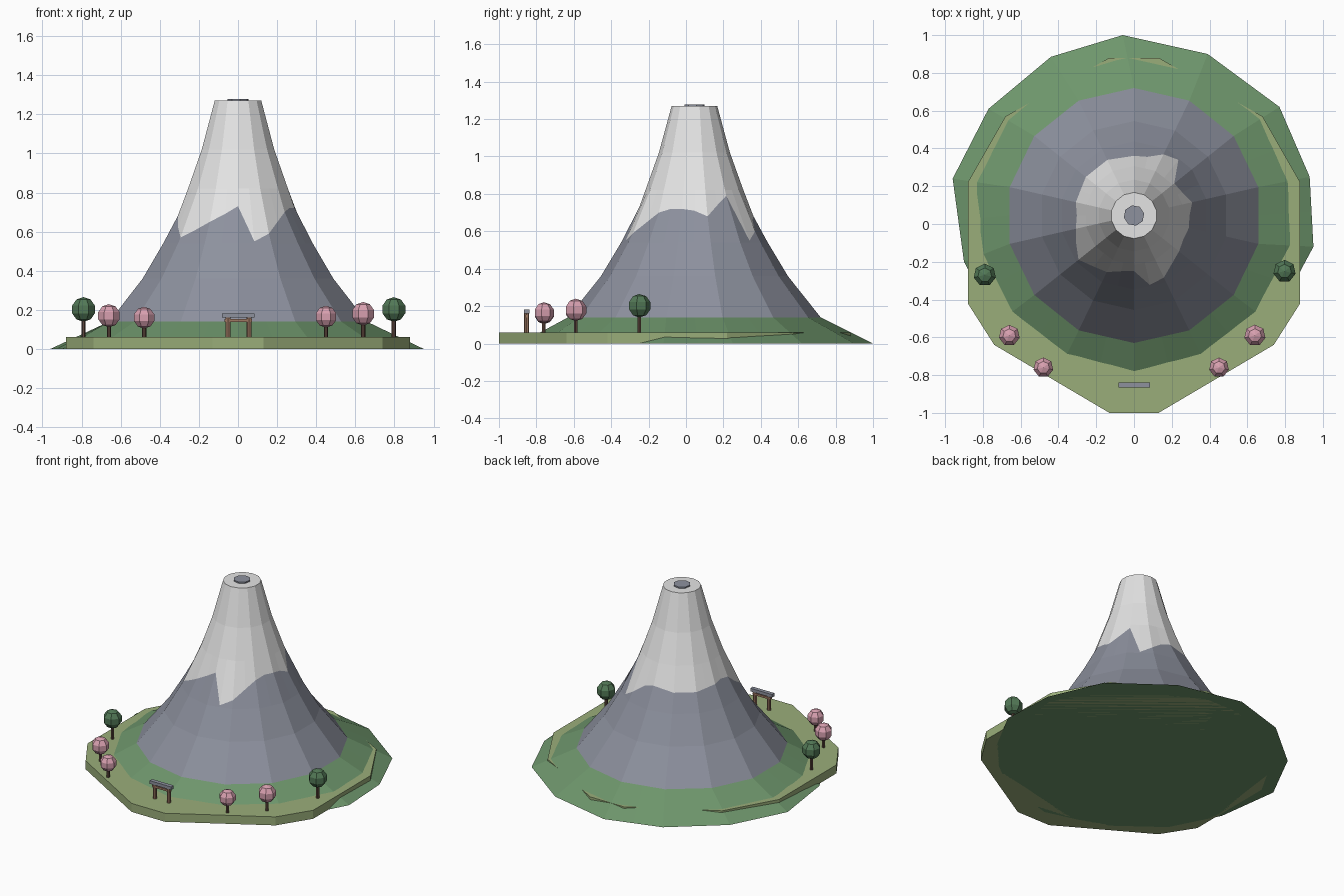
import bpy, bmesh, math
from mathutils import Matrix

if "Cube" in bpy.data.objects:
    bpy.data.objects.remove(bpy.data.objects["Cube"])


def mat(name, r, g, b):
    m = bpy.data.materials.new(name)
    lin = [((c / 255 + 0.055) / 1.055) ** 2.4 for c in (r, g, b)]
    m.diffuse_color = (*lin, 1)
    m.use_nodes = True
    m.node_tree.nodes["Principled BSDF"].inputs["Base Color"].default_value = m.diffuse_color
    return m


ROCK = mat("rock_grey", 141, 145, 158)
SNOW = mat("snow_white", 228, 228, 228)
GRASS = mat("slope_green", 110, 150, 108)
LAWN = mat("lawn_green", 154, 174, 122)
PINK = mat("blossom_pink", 216, 160, 176)
LEAF = mat("leaf_green", 82, 120, 86)
BARK = mat("bark_brown", 96, 72, 62)
WOOD = mat("gate_wood", 158, 120, 98)


def finish(name, bm, *mats):
    bmesh.ops.recalc_face_normals(bm, faces=bm.faces)
    me = bpy.data.meshes.new(name)
    bm.to_mesh(me)
    bm.free()
    for m in mats:
        me.materials.append(m)
    ob = bpy.data.objects.new(name, me)
    bpy.context.collection.objects.link(ob)
    return ob


def prism(name, pts, z0, z1, m):
    bm = bmesh.new()
    lo = [bm.verts.new((x, y, z0)) for x, y in pts]
    hi = [bm.verts.new((x, y, z1)) for x, y in pts]
    bm.faces.new(lo)
    bm.faces.new(hi)
    n = len(pts)
    for i in range(n):
        j = (i + 1) % n
        bm.faces.new((lo[i], lo[j], hi[j], hi[i]))
    return finish(name, bm, m)


def circle(x, y, r, n, a0=0.0):
    return [(x + r * math.cos(a0 + math.tau * i / n),
             y + r * math.sin(a0 + math.tau * i / n)) for i in range(n)]


def box(name, x0, x1, y0, y1, z0, z1, m):
    return prism(name, [(x0, y0), (x1, y0), (x1, y1), (x0, y1)], z0, z1, m)


# Mountain: 14-sided lathe, each side split in two for the jagged snow line
CY = 0.045
PROFILE = [(0.14, 0.675), (0.36, 0.50), (0.54, 0.392), (0.70, 0.305),
           (1.02, 0.19), (1.27, 0.122)]
SNOW_LINE = [0.68, 0.67, 0.66, 0.66, 0.66, 0.67, 0.68, 0.69, 0.68, 0.62,
             0.57, 0.61, 0.65, 0.69, 0.73, 0.55, 0.59, 0.65, 0.70, 0.72,
             0.72, 0.71, 0.68, 0.74, 0.79, 0.55, 0.60, 0.66]
FOOT = [(-.06, 1.0), (-.44, .885), (-.77, .61), (-.96, .24), (-.90, -.20),
        (-.73, -.53), (-.40, -.78), (0, -.89), (.40, -.78), (.73, -.53),
        (.95, -.12), (.93, .25), (.77, .62), (.39, .90)]


def radius(z):
    for (z0, r0), (z1, r1) in zip(PROFILE, PROFILE[1:]):
        if z <= z1:
            return r0 + (r1 - r0) * (z - z0) / (z1 - z0)
    return PROFILE[-1][1]


def slope_point(i, z):
    a = math.pi / 2 + math.tau * i / 28
    r = radius(z) * (math.cos(math.pi / 14) if i % 2 else 1)
    return (r * math.cos(a), CY + r * math.sin(a), z)


bm = bmesh.new()
foot = []
for i in range(28):
    p, q = FOOT[i // 2], FOOT[(i // 2 + i % 2) % 14]
    foot.append(bm.verts.new(((p[0] + q[0]) / 2, (p[1] + q[1]) / 2, 0)))
rings = [foot]
for z in (0.14, 0.36, 0.54, None, 0.82, 1.02, 1.27):
    rings.append([bm.verts.new(slope_point(i, z or SNOW_LINE[i]))
                  for i in range(28)])
for k in range(len(rings) - 1):
    for i in range(28):
        j = (i + 1) % 28
        f = bm.faces.new((rings[k][i], rings[k][j],
                          rings[k + 1][j], rings[k + 1][i]))
        f.material_index = 0 if k == 0 else (1 if k < 4 else 2)
bm.faces.new(rings[0]).material_index = 0
bm.faces.new(rings[-1]).material_index = 2
finish("mountain", bm, GRASS, ROCK, SNOW)

# Crater plate on the summit
prism("crater", circle(0, CY, 0.055, 8, 0.2), 1.268, 1.279, ROCK)

# Lawn plinth, mirrored left to right
half = [(.13, -1.0), (.74, -.64), (.88, -.42), (.88, .22), (.68, .57),
        (.13, .88)]
prism("lawn", half + [(-x, y) for x, y in reversed(half)], 0, 0.06, LAWN)

# Trees: (x, y, crown height, crown radius, crown colour)
TREES = [(-.79, -.27, .202, .063, LEAF), (.797, -.25, .202, .063, LEAF),
         (-.66, -.59, .170, .059, PINK), (.64, -.59, .180, .060, PINK),
         (-.48, -.76, .160, .056, PINK), (.45, -.76, .165, .056, PINK)]
for n, (x, y, z, r, m) in enumerate(TREES, 1):
    prism(f"tree_trunk_{n}", circle(x, y, 0.011, 6), 0.05, z, BARK)
    bm = bmesh.new()
    bmesh.ops.create_uvsphere(bm, u_segments=7, v_segments=5, radius=r,
                              matrix=Matrix.Translation((x, y, z)))
    finish(f"tree_crown_{n}", bm, m)

# Gate: two posts, tie beam and grey top beam
for s, side in ((-1, "left"), (1, "right")):
    cx = 0.003 + s * 0.054
    prism(f"gate_post_{side}", circle(cx, -.852, 0.013, 8), 0.05, 0.162, WOOD)
box("gate_tie_beam", -.068, .072, -.86, -.844, .138, .152, WOOD)
box("gate_top_beam", -.083, .085, -.866, -.838, .160, .182, ROCK)
